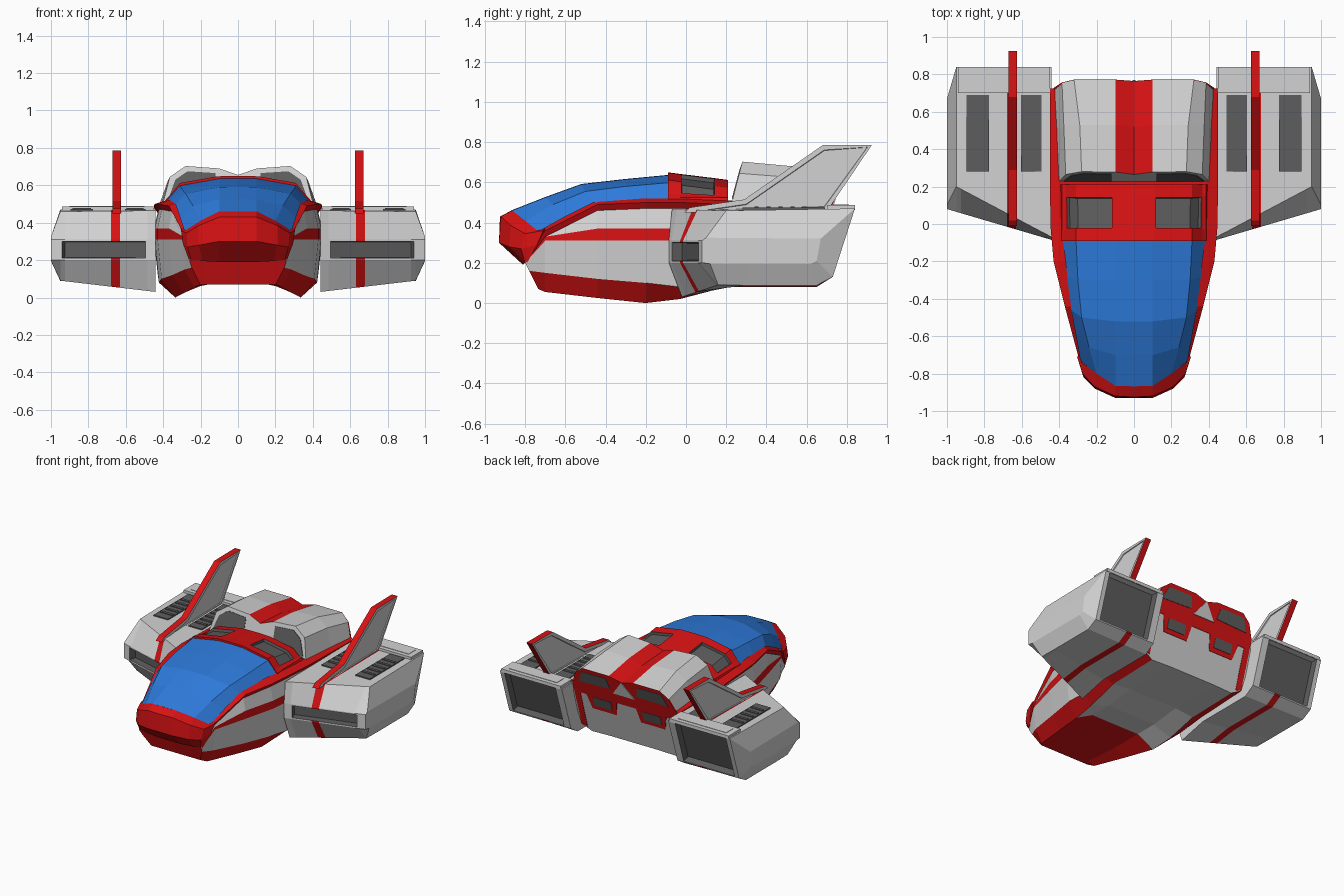
import bpy, bmesh
from mathutils import Vector

if "Cube" in bpy.data.objects:
    bpy.data.objects.remove(bpy.data.objects["Cube"])

MATS = []
for name, col in [("light_grey", (.65, .65, .65)), ("red", (.7, .006, .007)),
                  ("glass_blue", (.027, .2, .72)), ("dark_grey", (.11, .11, .11))]:
    m = bpy.data.materials.new(name)
    m.diffuse_color = (*col, 1)
    m.use_nodes = True
    m.node_tree.nodes["Principled BSDF"].inputs["Base Color"].default_value = m.diffuse_color
    MATS.append(m)
GREY, RED, BLUE, DARK = range(4)


def finish(bm, name):
    """Turn a half mesh into a mirrored object."""
    me = bpy.data.meshes.new(name)
    bm.to_mesh(me)
    bm.free()
    for m in MATS:
        me.materials.append(m)
    ob = bpy.data.objects.new(name, me)
    bpy.context.collection.objects.link(ob)
    mod = ob.modifiers.new("mirror", 'MIRROR')
    mod.use_clip = True
    return ob


def loft(name, sections, mat, closed=False, caps=(None, None), recess=None, depth=.02, rim=.008):
    """Skin sections of points; mat(i, j) colours cells; recess(i, j) sinks them."""
    bm = bmesh.new()
    rings = [[bm.verts.new(p) for p in s] for s in sections]
    n = len(rings[0])
    groups = {}
    for i in range(len(rings) - 1):
        for j in range(n if closed else n - 1):
            k = (j + 1) % n
            f = bm.faces.new((rings[i][j], rings[i][k], rings[i + 1][k], rings[i + 1][j]))
            f.material_index = mat(i, j)
            key = recess(i, j) if recess else None
            if key:
                groups.setdefault(key, []).append(f)
    for ring, c in zip((rings[0], rings[-1]), caps):
        if c is not None:
            bm.faces.new(ring).material_index = c
    bmesh.ops.recalc_face_normals(bm, faces=bm.faces)
    for faces in groups.values():
        bmesh.ops.inset_region(bm, faces=faces, thickness=rim, use_even_offset=True)
        r = bmesh.ops.inset_region(bm, faces=faces, thickness=.003, depth=-depth)
        for f in faces + r['faces']:
            f.material_index = DARK
    return finish(bm, name)


def prism(name, pts, offset, mat, side_mat=None):
    """Extrude a polygon along a vector."""
    bm = bmesh.new()
    a = [bm.verts.new(p) for p in pts]
    b = [bm.verts.new(Vector(p) + Vector(offset)) for p in pts]
    ends = [bm.faces.new(a), bm.faces.new(b)]
    for f in ends:
        f.material_index = mat
    for i in range(len(a)):
        k = (i + 1) % len(a)
        f = bm.faces.new((a[i], a[k], b[k], b[i]))
        f.material_index = mat if side_mat is None else side_mat
    bmesh.ops.recalc_face_normals(bm, faces=bm.faces)
    if side_mat is not None:
        for f in ends:
            r = bmesh.ops.inset_region(bm, faces=[f], thickness=.025)
            bmesh.ops.inset_region(bm, faces=[f], thickness=.003, depth=-.006)
    return finish(bm, name)


def rear(z):
    return .61 + .3 * (z - .1)


# Hull: y, half width, underside of rim, keel height, band height
stations = [(-.80, .26, .20, .07, .16), (-.70, .30, .33, .055, .15), (-.44, .37, .46, .025, .12),
            (-.20, .43, .47, .0, .10), (-.03, .445, .47, .02, .08), (.20, .45, .46, .08, .11),
            (.61, .45, .45, .09, .13)]
sections = []
for i, (y, w, zl, zk, zb) in enumerate(stations):
    belly = .07 if y < .1 else .095
    rows = [(0, belly), (min(.2, .6 * w), belly), (.78 * w, zk), (.95 * w, zb), (w, min(.31, zl)),
            (w, min(.37, zl)), (.95 * w, zl), (w, zl + .03), (.86 * w, zl + .05), (0, zl + .04)]
    sections.append([(x, rear(z) if i == 6 else y + (max(0, .5 * (.2 - z)) if i == 0 else 0), z)
                     for x, z in rows])
loft("hull", sections,
     lambda i, j: RED if j in (2, 4, 6, 7, 8) or (j < 2 and i < 3) else GREY, caps=(RED, GREY))

# Nose block, lofted outwards from the centre
loft("nose", [[(0, -.868, .46), (0, -.925, .43), (0, -.93, .30), (0, -.81, .19)],
              [(.1, -.865, .46), (.1, -.92, .43), (.1, -.93, .30), (.1, -.81, .19)],
              [(.2, -.80, .41), (.21, -.87, .385), (.21, -.88, .28), (.19, -.805, .195)],
              [(.28, -.74, .36), (.275, -.80, .345), (.27, -.82, .27), (.25, -.80, .2)],
              [(.29, -.70, .37), (.305, -.71, .36), (.295, -.74, .29), (.262, -.79, .2)]],
     lambda i, j: RED, caps=(None, RED))

# Glass canopy
loft("canopy", [[(.38, -.09, .52), (.31, -.09, .598), (.1, -.09, .635), (0, -.09, .637)],
                [(.362, -.28, .51), (.30, -.3, .58), (.1, -.3, .615), (0, -.3, .617)],
                [(.335, -.46, .50), (.28, -.5, .555), (.1, -.52, .59), (0, -.52, .592)],
                [(.31, -.60, .43), (.24, -.66, .49), (.1, -.70, .525), (0, -.7, .527)],
                [(.285, -.735, .355), (.2, -.80, .41), (.1, -.865, .46), (0, -.868, .461)]],
     lambda i, j: BLUE)

# Cabin roof with sunken side windows
sections = []
for y, dz in [(-.09, 0), (-.03, -.008), (.15, -.03), (.21, -.038)]:
    sections.append([(0, y, .49), (.40, y, .49), (.385, y, .525), (.365, y, .545 + dz / 2),
                     (.31, y, .612 + dz), (.11, y, .648 + dz), (0, y, .65 + dz)])
loft("cabin_roof", sections, lambda i, j: RED, caps=(RED, RED),
     recess=lambda i, j: "window" if i == 1 and j in (3, 4) else None)

# Rear engine hump with central stripe
loft("rear_hump", [[(0, .22, .47), (0, .265, .655), (.1, .278, .69), (.28, .28, .703),
                    (.365, .265, .645), (.41, .22, .47)],
                   [(0, .5, .47), (0, .52, .64), (.1, .53, .672), (.29, .53, .68),
                    (.375, .52, .625), (.42, .5, .47)],
                   [(0, rear(.47), .47), (0, rear(.605), .605), (.1, rear(.63), .63),
                    (.32, rear(.63), .63), (.385, rear(.58), .58), (.43, rear(.47), .47)]],
     lambda i, j: RED if j == 1 else GREY, caps=(GREY, RED))

# Hump front intakes and tail panel plates (x, z outlines)
prism("hump_intake", [(x, .22 + .27 * (z - .47) - .006, z) for x, z in
                      [(.12, .52), (.12, .665), (.27, .675), (.335, .63), (.375, .52)]],
      (0, .008, 0), DARK)
for name, mat, out, pts in [
    ("tail_panel", RED, .003, [(0, .41), (.08, .41), (.1, .3), (.3, .3), (.33, .41), (.38, .41), (.38, .12),
                               (.425, .13), (.43, .48), (.385, .58), (.32, .63), (.1, .63), (0, .605)]),
    ("tail_upper_window", DARK, .006, [(.11, .52), (.37, .51), (.33, .6), (.13, .6)]),
    ("tail_lower_window", DARK, .006, [(.13, .33), (.28, .33), (.28, .4), (.13, .4)]),
    ("tail_wedge", GREY, .009, [(0, .605), (.09, .49), (0, .49)])]:
    prism(name, [(x, rear(z) + out, z) for x, z in pts], (0, -.009, 0), mat)

# Side pods, lofted outwards: rows run top rear, top front, lip, bottom, rear
inner = [(.84, .47), (-.07, .465), (-.085, .31), (-.085, .2), (-.02, .03), (.2, .08), (.65, .08), (.73, .13)]
outer = [(.84, .47), (.2, .46), (.065, .31), (.065, .2), (.16, .09), (.3, .088), (.65, .088), (.73, .13)]
side = [(.67, .32), (.10, .325), (.08, .31), (.08, .2), (.12, .195), (.3, .195), (.62, .195), (.65, .21)]
xs = [.44, .485, .63, .68, .925, .95]
sections = []
for x in xs:
    t = (x - .44) / .51
    sections.append([(x, a[0] + (b[0] - a[0]) * t, a[1] + (b[1] - a[1]) * t)
                     for a, b in zip(inner, outer)])
sections.append([(1, y, z) for y, z in side])
loft("engine_pod", sections, lambda i, j: RED if i == 2 else GREY, closed=True, caps=(GREY, GREY),
     recess=lambda i, j: {2: "intake", 7: "exhaust"}.get(j) if 1 <= i <= (4 if j == 2 else 3) else None,
     depth=.05, rim=.01)


def slab(name, x0, x1, y0, y1, z0, z1, mat):
    prism(name, [(x0, y0, z0), (x1, y0, z0), (x1, y1, z0), (x0, y1, z0)], (0, 0, z1 - z0), mat)


# Pod rear lip, top vents and vent slats
slab("pod_rear_lip", .45, .94, .70, .84, .462, .487, GREY)
slab("pod_lip_panel", .50, .90, .73, .81, .485, .49, GREY)
for label, x0, x1 in [("inner", .495, .605), ("outer", .775, .895)]:
    slab(label + "_vent", x0, x1, .28, .69, .466, .474, DARK)
    for k in range(5):
        y = .34 + k * .06
        slab(label + "_vent_slat", x0 + .01, x1 - .01, y, y + .02, .472, .479, DARK)

# Tail fins: grey sides, red edges
prism("fin", [(.625, y, z) for y, z in
              [(-.01, .45), (.02, .475), (.29, .515), (.68, .785), (.925, .787), (.70, .455)]],
      (.047, 0, 0), GREY, RED)
